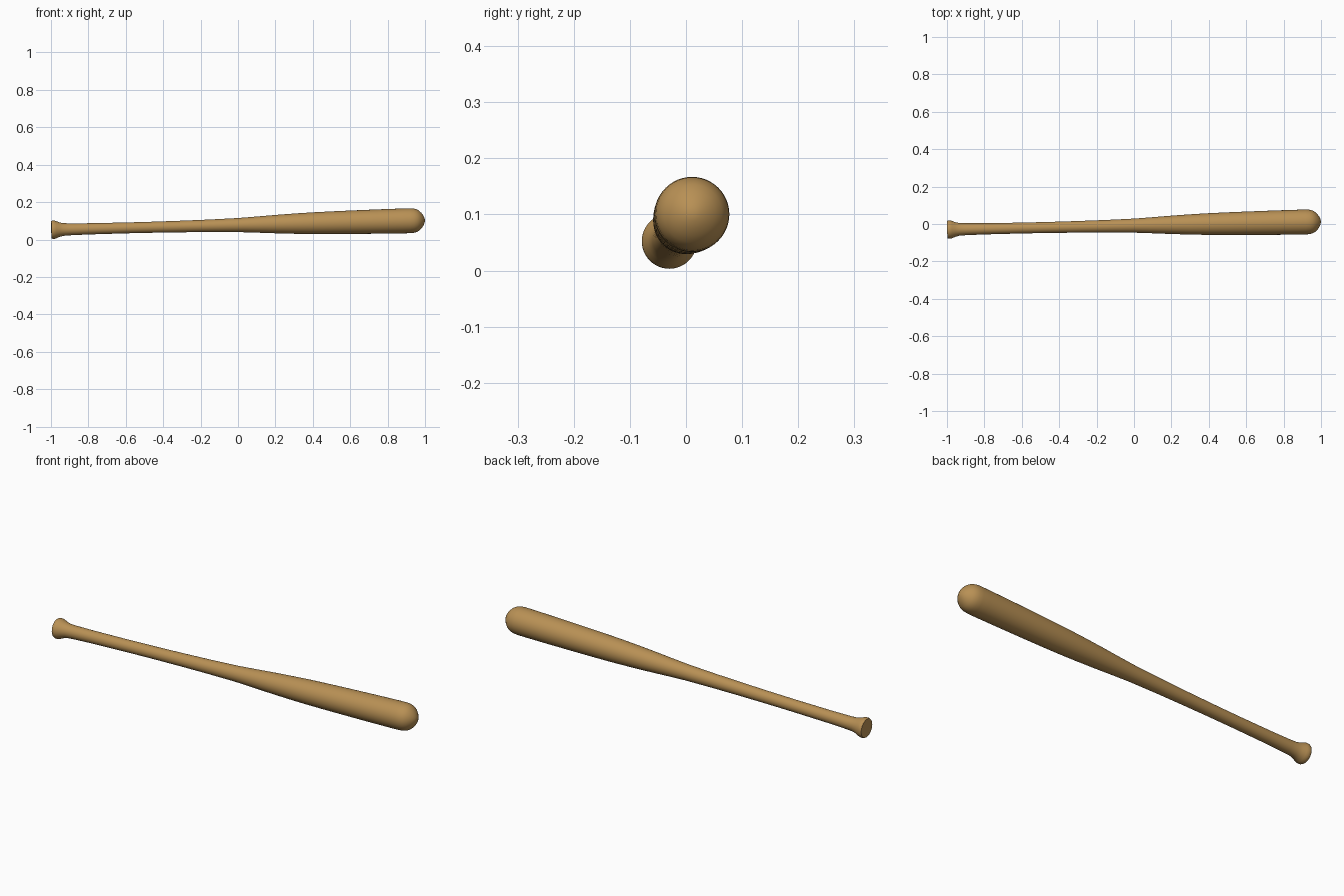
import bpy, bmesh, math
from mathutils import Vector

if "Cube" in bpy.data.objects:
    bpy.data.objects.remove(bpy.data.objects["Cube"])

SEGMENTS = 48
# Bat axis, tilted so the knob and the barrel both rest on the ground side
start, end = Vector((-1.0, -0.030, 0.052)), Vector((1.0, 0.0125, 0.1025))

# Silhouette: (position along x, radius) from knob to barrel tip
profile = [(-0.998, 0.046), (-0.992, 0.049), (-0.982, 0.049), (-0.972, 0.046),
           (-0.955, 0.039), (-0.935, 0.034), (-0.90, 0.032), (-0.80, 0.030),
           (-0.60, 0.029), (-0.45, 0.0295), (-0.30, 0.031), (-0.15, 0.0335),
           (0.0, 0.0375), (0.10, 0.043), (0.20, 0.049), (0.30, 0.054),
           (0.40, 0.058), (0.50, 0.0605), (0.60, 0.0625), (0.75, 0.065),
           (0.88, 0.0665), (0.92, 0.0665), (0.94, 0.065), (0.957, 0.060),
           (0.970, 0.052), (0.982, 0.040), (0.991, 0.027), (0.997, 0.014)]

axis = (end - start).normalized()
side = axis.cross(Vector((0, 0, 1))).normalized()
up = side.cross(axis)


def centre(x):
    return start.lerp(end, (x + 1) / 2)


# Turn the silhouette around the tilted axis
bm = bmesh.new()
rings = []
for x, r in profile:
    rings.append([bm.verts.new(centre(x) + r * (math.cos(a) * side + math.sin(a) * up))
                  for a in (math.tau * i / SEGMENTS for i in range(SEGMENTS))])
for a, b in zip(rings, rings[1:]):
    for i in range(SEGMENTS):
        j = (i + 1) % SEGMENTS
        bm.faces.new((a[i], a[j], b[j], b[i]))

# Flat knob end and rounded barrel tip
bm.faces.new(rings[0][::-1])
tip = bm.verts.new(end)
for i in range(SEGMENTS):
    bm.faces.new((rings[-1][i], rings[-1][(i + 1) % SEGMENTS], tip))
bmesh.ops.recalc_face_normals(bm, faces=bm.faces)

mesh = bpy.data.meshes.new("bat")
bm.to_mesh(mesh)
bm.free()
bat = bpy.data.objects.new("bat", mesh)
bpy.context.collection.objects.link(bat)

# Wood colour
wood = bpy.data.materials.new("wood")
wood.diffuse_color = (0.48, 0.28, 0.09, 1)
wood.use_nodes = True
wood.node_tree.nodes["Principled BSDF"].inputs["Base Color"].default_value = wood.diffuse_color
mesh.materials.append(wood)

bpy.context.view_layer.objects.active = bat
bat.select_set(True)
bpy.ops.object.shade_smooth_by_angle(angle=math.radians(40))
